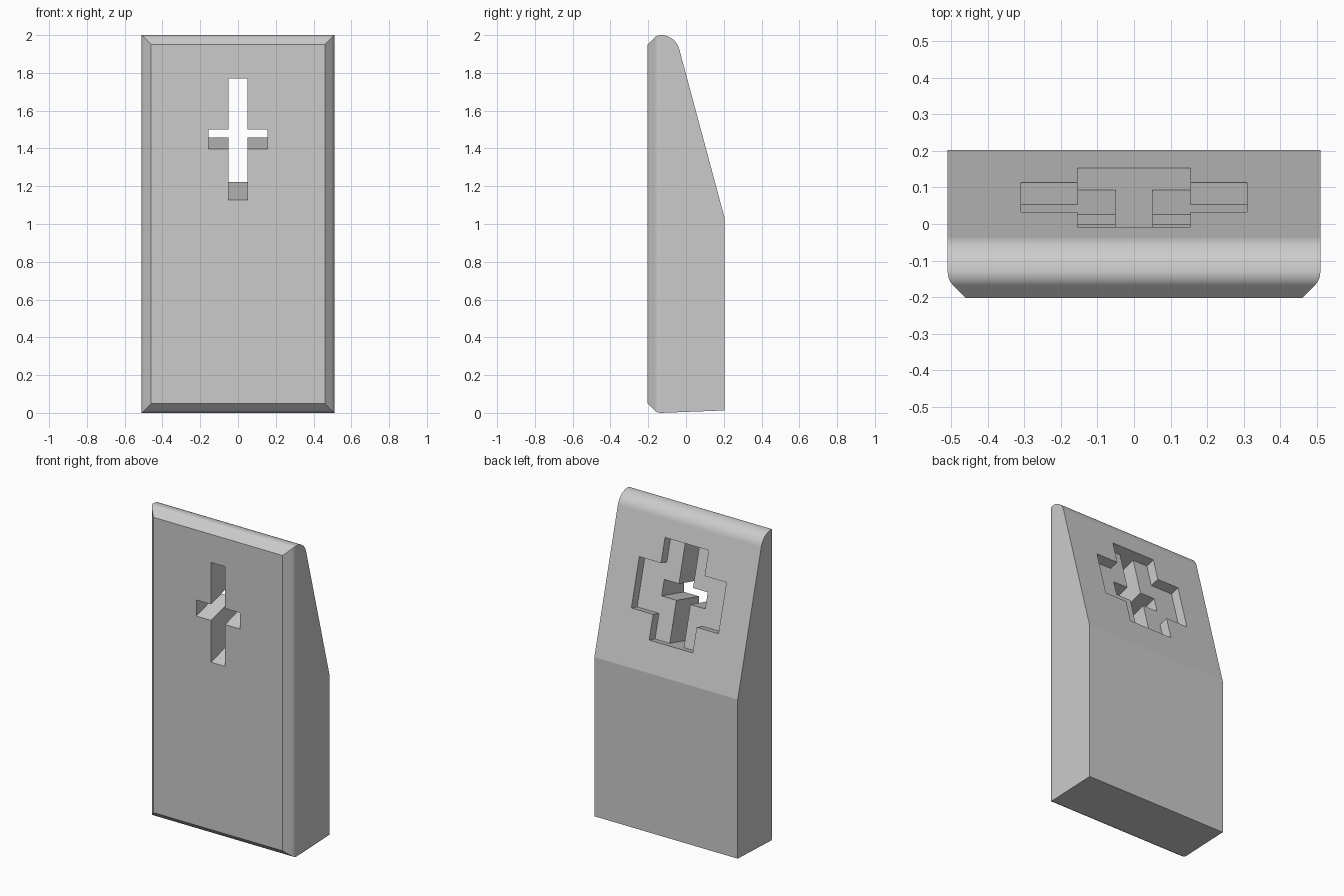
import bpy
from math import radians, sin, cos

if "Cube" in bpy.data.objects:
    bpy.data.objects.remove(bpy.data.objects["Cube"])

TILT = radians(15)          # lean of the back slope
HALF_X, HALF_Y, TOP = 0.51, 0.203, 2.0
BEVEL, FILLET = 0.05, 0.05


def arc(cu, cv, r, a0, a1, n):
    """Points on a circle from angle a0 to a1 (degrees)."""
    steps = [radians(a0 + (a1 - a0) * i / n) for i in range(n + 1)]
    return [(cu + r * cos(a), cv + r * sin(a)) for a in steps]


def prism(name, outline, axis, lo, hi):
    """Extrude a 2D outline along axis: x -> (y, z), y -> (x, z), z -> (x, y)."""
    k = "xyz".index(axis)
    n = len(outline)
    verts = []
    for d in (lo, hi):
        for p in outline:
            co = list(p)
            co.insert(k, d)
            verts.append(co)
    faces = [tuple(range(n)), tuple(range(2 * n - 1, n - 1, -1))]
    faces += [(i, i + n, (i + 1) % n + n, (i + 1) % n) for i in range(n)]
    mesh = bpy.data.meshes.new(name)
    mesh.from_pydata(verts, [], faces)
    obj = bpy.data.objects.new(name, mesh)
    bpy.context.collection.objects.link(obj)
    bpy.context.view_layer.objects.active = obj
    bpy.ops.object.select_all(action='DESELECT')
    obj.select_set(True)
    bpy.ops.object.mode_set(mode='EDIT')
    bpy.ops.mesh.select_all(action='SELECT')
    bpy.ops.mesh.normals_make_consistent(inside=False)
    bpy.ops.object.mode_set(mode='OBJECT')
    return obj


def combine(obj, tool, operation):
    """Apply a boolean and discard the helper object."""
    mod = obj.modifiers.new("cut", 'BOOLEAN')
    mod.operation, mod.object, mod.solver = operation, tool, 'EXACT'
    bpy.context.view_layer.objects.active = obj
    bpy.ops.object.modifier_apply(modifier=mod.name)
    bpy.data.objects.remove(tool)


def cross(w, arm_w, arm_h, h):
    """Outline of a plus: upright half-width w, half-height h, arms arm_w x arm_h."""
    quarter = [(arm_w, arm_h), (w, arm_h), (w, h)]
    right = [(x, -z) for x, z in reversed(quarter)] + quarter
    return right + [(-x, z) for x, z in reversed(right)]


# Side profile: bevelled front, rounded top, sloped upper back
yc = -HALF_Y + BEVEL + FILLET * (2 ** 0.5 - 1)
slope_foot = 1.037
side = [(-HALF_Y, BEVEL)]
side += arc(yc, FILLET, FILLET, 225, 270, 5)
side += [(HALF_Y, 0.013), (HALF_Y, slope_foot)]
side += arc(yc, TOP - 0.1, 0.1, 15, 90, 10)
side += arc(yc, TOP - FILLET, FILLET, 90, 135, 5)[1:]
side += [(-HALF_Y, TOP - BEVEL)]
body = prism("wedge_body", side, "x", -0.7, 0.7)

# Plan outline: same bevel and fillet on the two upright front edges
half = [(HALF_X - BEVEL, -HALF_Y)]
half += arc(HALF_X - FILLET, yc, FILLET, -45, 0, 5)
half += [(HALF_X, 0.4)]
plan = half + [(-x, y) for x, y in reversed(half)]
combine(body, prism("plan_cutter", plan, "z", -0.5, 2.5), 'INTERSECT')

# Cross recess and through slot, square to the sloped back
for name, outline, depth in (
        ("recess_cutter", cross(0.155, 0.31, 0.155, 0.31), 0.062),
        ("slot_cutter", cross(0.05, 0.155, 0.05, 0.31), 0.7)):
    cutter = prism(name, outline, "y", -depth, 0.3)
    cutter.location = (0, 0.073, 1.522)
    cutter.rotation_euler = (TILT, 0, 0)
    bpy.context.view_layer.update()
    combine(body, cutter, 'DIFFERENCE')

# Smooth the fillets only; every other edge stays crisp
bpy.ops.object.select_all(action='DESELECT')
body.select_set(True)
bpy.context.view_layer.objects.active = body
bpy.ops.object.shade_smooth_by_angle(angle=radians(12))
mod = body.modifiers.new("flat_normals", 'WEIGHTED_NORMAL')
mod.keep_sharp = True
